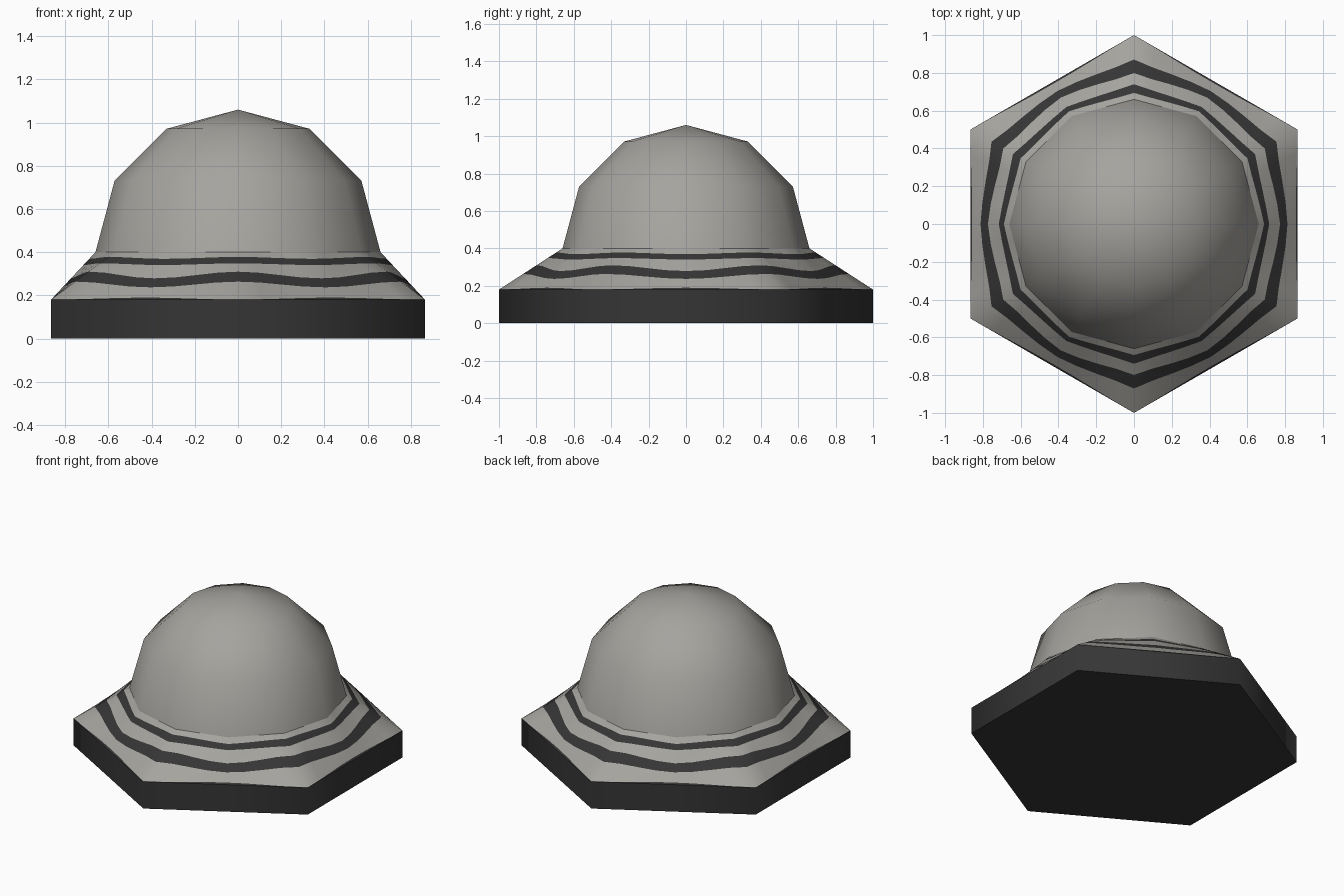
import bpy, bmesh, math
from mathutils import Vector

if "Cube" in bpy.data.objects:
    bpy.data.objects.remove(bpy.data.objects["Cube"])

BASE_H, DOME_Z, DOME_R = 0.18, 0.40, 0.66
SUB = 4                      # columns per 30 degree sector
COLS = 12 * SUB


def material(name, rgb):
    m = bpy.data.materials.new(name)
    m.diffuse_color = (*rgb, 1)
    m.use_nodes = True
    m.node_tree.nodes["Principled BSDF"].inputs["Base Color"].default_value = m.diffuse_color
    return m


grey = material("warm grey", (0.38, 0.37, 0.345))
dark = material("near black", (0.036, 0.036, 0.036))


def make(name, bm, mats, angle):
    bmesh.ops.recalc_face_normals(bm, faces=bm.faces)
    me = bpy.data.meshes.new(name)
    bm.to_mesh(me)
    bm.free()
    for m in mats:
        me.materials.append(m)
    ob = bpy.data.objects.new(name, me)
    bpy.context.collection.objects.link(ob)
    bpy.ops.object.select_all(action='DESELECT')
    ob.select_set(True)
    bpy.context.view_layer.objects.active = ob
    bpy.ops.object.shade_smooth_by_angle(angle=math.radians(angle))
    return ob


def polar(r, deg, z):
    a = math.radians(deg)
    return Vector((r * math.cos(a), r * math.sin(a), z))


def bridge(bm, lower, upper, mat=0):
    n = len(lower)
    for i in range(n):
        j = (i + 1) % n
        bm.faces.new((lower[i], lower[j], upper[j], upper[i])).material_index = mat


# Hexagonal base: flat bottom and low side walls
bm = bmesh.new()
low, high = [[bm.verts.new(polar(1, 30 + 60 * k, z)) for k in range(6)] for z in (0, BASE_H)]
bm.faces.new(low)
bridge(bm, low, high)
make("hex_base", bm, [dark], 65)

# Sloping skirt from hexagon to twelve-sided ring, cut along the stripe edges
# each pair: fraction down the slope at hexagon corner, at hexagon side middle
LINES = [(0, 0), (0.10, 0.14), (0.235, 0.27), (0.41, 0.55), (0.62, 0.74), (0.998, 0.955), (1, 1)]
bm = bmesh.new()
rings = []
for corner_t, side_t in LINES:
    ring = []
    for c in range(COLS):
        k, f = c // SUB, (c % SUB) / SUB
        ends = [30 * k, 30 * (k + 1)]
        inner = [polar(DOME_R, d, DOME_Z) for d in ends]
        outer = [polar(1 if d % 60 else math.sqrt(0.75), d, BASE_H) for d in ends]
        w = 0.5 + 0.5 * math.cos(math.radians(6 * 30 * (k + f)))   # 1 at side middle
        t = corner_t + (side_t - corner_t) * w
        ring.append(bm.verts.new(inner[0].lerp(inner[1], f).lerp(outer[0].lerp(outer[1], f), t)))
    rings.append(ring)
for i in range(len(rings) - 1):
    bridge(bm, rings[i + 1], rings[i], i % 2)
make("striped_skirt", bm, [grey, dark], 60)

# Twelve-sided dome with three tiers
bm = bmesh.new()
tiers = []
for lat in (0, 30, 60):
    a = math.radians(lat)
    tiers.append([bm.verts.new(polar(DOME_R * math.cos(a), 30 * k, DOME_Z + DOME_R * math.sin(a)))
                  for k in range(12)])
bridge(bm, tiers[0], tiers[1])
bridge(bm, tiers[1], tiers[2])
tip = bm.verts.new((0, 0, DOME_Z + DOME_R))
for k in range(12):
    bm.faces.new((tiers[2][k], tiers[2][(k + 1) % 12], tip))
make("dome", bm, [grey], 60)
